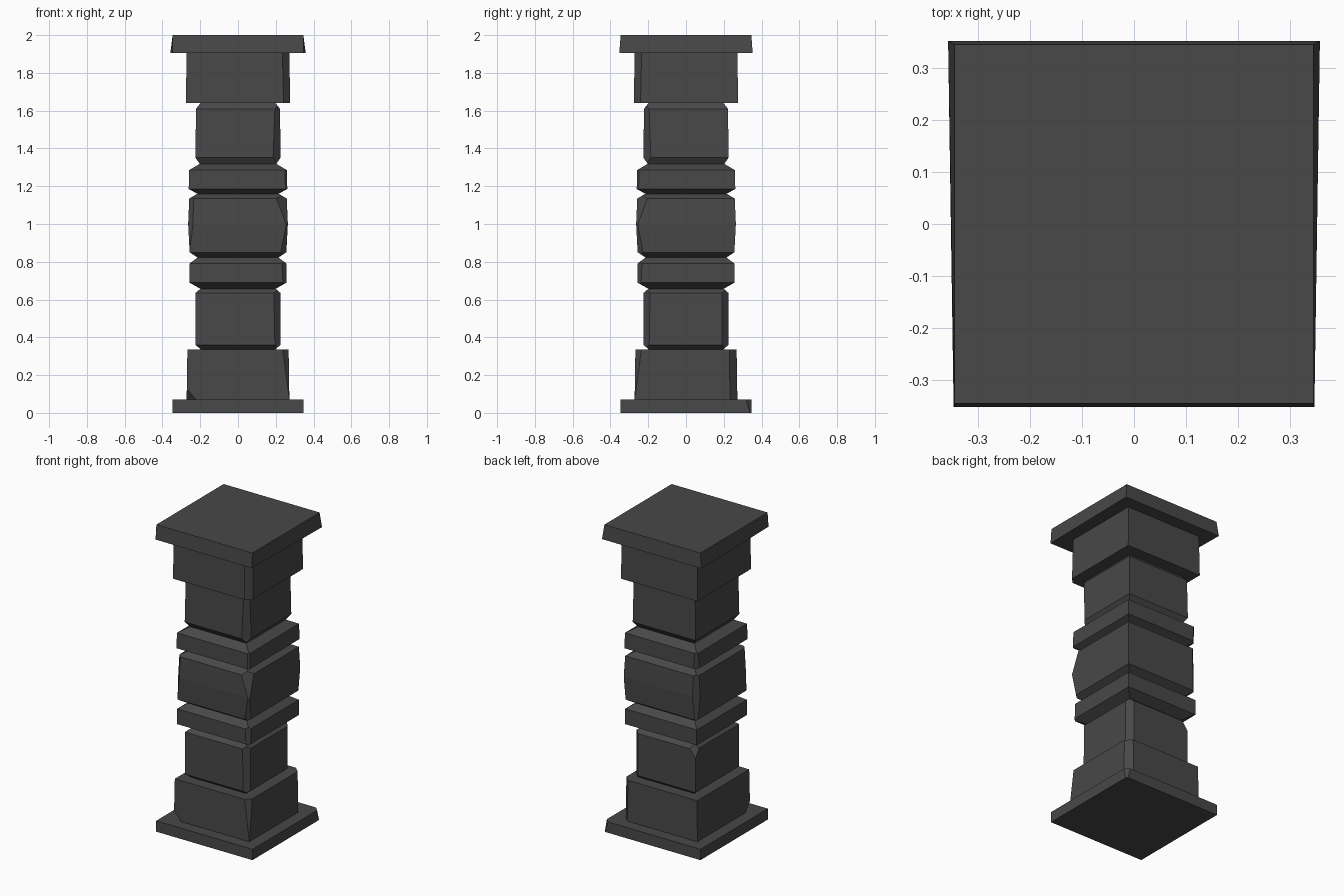
import bpy, bmesh
from mathutils import Vector

cube = bpy.data.objects.get("Cube")
if cube:
    bpy.data.objects.remove(cube, do_unlink=True)

stone = bpy.data.materials.new("dark_stone")
stone.use_nodes = True
COLOR = (0.065, 0.065, 0.065, 1)
stone.diffuse_color = COLOR
bsdf = stone.node_tree.nodes["Principled BSDF"]
bsdf.inputs["Base Color"].default_value = COLOR
bsdf.inputs["Roughness"].default_value = 0.9


def block(name, profile, chips=(), flare=0.0):
    """Stack square rings (z, half width), then slice off worn corners.
    Each chip is (x sign, y sign, z low, width low, z high, width high);
    widths are measured inward from the block's widest corner."""
    bm = bmesh.new()
    rings = []
    for i, (z, h) in enumerate(profile):
        k = flare if i == 0 else 0
        rings.append([bm.verts.new((sx * h * (1 + k * sy), sy * h, z))
                      for sx, sy in ((-1, -1), (1, -1), (1, 1), (-1, 1))])
    for a, b in zip(rings, rings[1:]):
        for i in range(4):
            j = (i + 1) % 4
            bm.faces.new((a[i], a[j], b[j], b[i]))
    bm.faces.new(rings[0][::-1])
    bm.faces.new(rings[-1])
    widest = max(h for z, h in profile)
    for sx, sy, za, wa, zb, wb in chips:
        reach = 2 * widest - wa
        slope = (wb - wa) / (zb - za)
        cut = bmesh.ops.bisect_plane(
            bm, geom=bm.verts[:] + bm.edges[:] + bm.faces[:],
            plane_co=Vector((sx * reach / 2, sy * reach / 2, za)),
            plane_no=Vector((sx, sy, slope)).normalized(), clear_outer=True)
        edges = [e for e in cut["geom_cut"] if isinstance(e, bmesh.types.BMEdge)]
        if edges:
            bmesh.ops.holes_fill(bm, edges=edges, sides=0)
    bmesh.ops.recalc_face_normals(bm, faces=bm.faces[:])
    mesh = bpy.data.meshes.new(name)
    bm.to_mesh(mesh)
    bm.free()
    mesh.materials.append(stone)
    obj = bpy.data.objects.new(name, mesh)
    bpy.context.scene.collection.objects.link(obj)


# Foot
block("base_slab", [(0, 0.348), (0.07, 0.347)],
      [(1, 1, 0, 0.01, 0.07, 0.03)])
block("base_block", [(0.07, 0.272), (0.335, 0.268)],
      [(1, -1, 0.07, 0.0, 0.335, 0.04), (1, 1, 0.07, 0.04, 0.335, 0.045),
       (-1, -1, 0.07, 0.05, 0.13, 0.0)])

# Shaft
block("lower_shaft", [(0.335, 0.195), (0.36, 0.225), (0.635, 0.225), (0.66, 0.195)],
      [(1, -1, 0.36, 0.03, 0.635, 0.035), (1, 1, 0.36, 0.035, 0.635, 0.035),
       (-1, 1, 0.58, 0.0, 0.635, 0.04)])
block("lower_ring", [(0.655, 0.195), (0.69, 0.258), (0.79, 0.258), (0.825, 0.21)],
      [(1, -1, 0.69, 0.02, 0.79, 0.025)])
block("middle_block", [(0.82, 0.21), (0.85, 0.256), (1.0, 0.264), (1.135, 0.258), (1.16, 0.215)],
      [(1, -1, 1.0, 0.01, 1.135, 0.065), (1, -1, 0.85, 0.045, 1.0, 0.008),
       (-1, -1, 0.85, 0.015, 1.135, 0.035), (-1, 1, 0.85, 0.03, 1.135, 0.035)])
block("upper_ring", [(1.155, 0.205), (1.185, 0.261), (1.285, 0.259), (1.32, 0.2)],
      [(1, -1, 1.185, 0.01, 1.285, 0.015), (-1, 1, 1.185, 0.025, 1.285, 0.02)])
block("upper_shaft", [(1.315, 0.2), (1.352, 0.226), (1.61, 0.222), (1.645, 0.195)],
      [(1, -1, 1.352, 0.04, 1.61, 0.035)])

# Head
block("cap_block", [(1.64, 0.276), (1.905, 0.272)],
      [(1, -1, 1.64, 0.035, 1.905, 0.045)])
block("cap_slab", [(1.905, 0.353), (2.0, 0.346)], flare=0.015)
